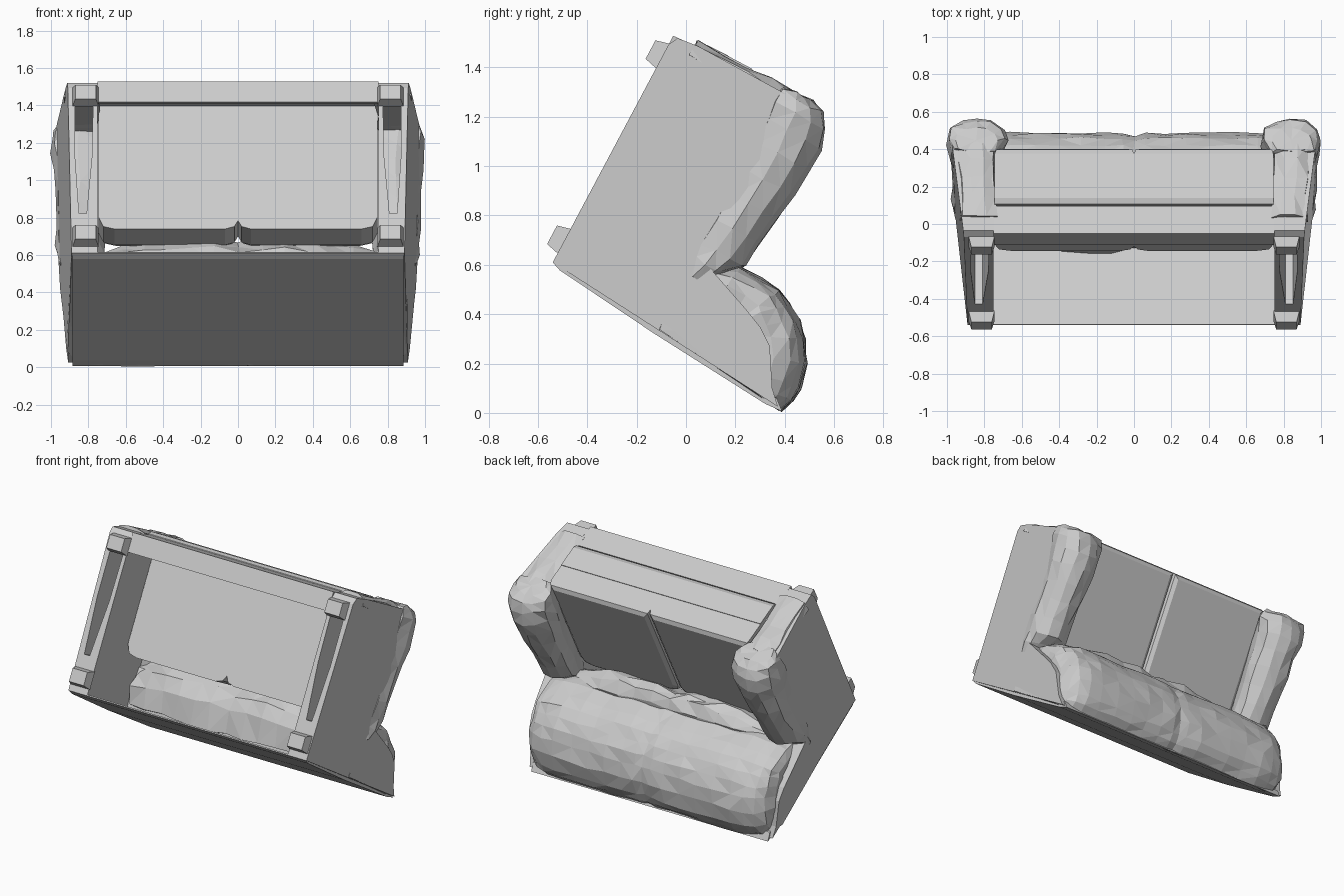
import bpy
import bmesh
import math
import random
from mathutils import Matrix

random.seed(4)
cube = bpy.data.objects.get("Cube")
if cube:
    bpy.data.objects.remove(cube, do_unlink=True)

# Sofa space is (x, forward, up); TIP lays the finished sofa over on its back
TIP = Matrix.Translation((0, -0.54, 0.61)) @ Matrix.Rotation(math.radians(-118), 4, 'X')


def add_object(name, bm):
    bmesh.ops.recalc_face_normals(bm, faces=bm.faces)
    mesh = bpy.data.meshes.new(name)
    bm.to_mesh(mesh)
    bm.free()
    obj = bpy.data.objects.new(name, mesh)
    bpy.context.collection.objects.link(obj)
    obj.matrix_world = TIP
    return obj


def loft(name, rings, jitter=0.0):
    """Skin a list of closed rings of (x, forward, up) points and cap the ends."""
    bm = bmesh.new()
    loops = []
    for ring in rings:
        loops.append([bm.verts.new((x + random.uniform(-jitter, jitter),
                                    -f + random.uniform(-jitter, jitter),
                                    u + random.uniform(-jitter, jitter)))
                      for x, f, u in ring])
    n = len(loops[0])
    for a, b in zip(loops, loops[1:]):
        for i in range(n):
            j = (i + 1) % n
            bm.faces.new((a[i], a[j], b[j], b[i]))
    caps = [bm.faces.new(loops[0]), bm.faces.new(loops[-1])]
    if jitter:
        bmesh.ops.poke(bm, faces=caps)
        bmesh.ops.triangulate(bm, faces=bm.faces)
    return add_object(name, bm)


def extrude(name, profile, x):
    """Sweep a (forward, up) profile from -x to x."""
    return loft(name, [[(e, f, u) for f, u in profile] for e in (-x, x)])


def outer_x(f, u):
    if u < 0.6:
        return 0.89 + 0.02 * f + 0.115 * u
    return 0.96 - 0.2 * (u - 0.57) ** 2


# Thin back panel, leaning and bulging slightly rearward
extrude("back_panel", [(0.0, 0.0), (0.008, 0.0), (-0.02, 0.55), (-0.06, 1.06),
                       (-0.097, 1.105), (-0.102, 1.03), (-0.062, 0.5), (-0.015, 0.04)], 0.885)

# Padded back roll with a faint centre dent and rounded ends
roll = [(-0.095, 1.1), (-0.04, 1.12), (0.019, 1.125), (0.121, 1.1), (0.204, 1.046),
        (0.26, 0.99), (0.30, 0.928), (0.33, 0.86), (0.34, 0.78), (0.34, 0.68),
        (0.30, 0.58), (0.25, 0.5), (0.1, 0.48), (-0.04, 0.5)]
half = [(0.0, 0.975), (0.06, 0.99), (0.16, 1.0), (0.28, 1.0), (0.4, 1.0), (0.53, 1.0),
        (0.66, 1.0), (0.76, 0.985), (0.83, 0.95), (0.88, 0.88), (0.905, 0.76)]
rings = []
for x, k in [(-x, k) for x, k in half[:0:-1]] + half:
    rings.append([(x, -0.05 + (f + 0.05) * k, 0.55 + (u - 0.55) * (k + 1 if u < 0.9 else 2 * k) / 2)
                  for f, u in roll])
loft("back_roll", rings, 0.007)

# Lumpy lower back cushion under the roll
lower = [(0.0, 0.45), (0.16, 0.41), (0.26, 0.43), (0.34, 0.5), (0.39, 0.55),
         (0.4, 0.61), (0.36, 0.67), (0.25, 0.7), (0.0, 0.68)]
rings = []
for i in range(-6, 7):
    x = i * 0.123
    k = 1 - 0.25 * abs(i / 6) ** 4 - (0.07 if i == 0 else 0)
    rings.append([(x, f * k, 0.6 + (u - 0.6) * k) for f, u in lower])
loft("lower_back_cushion", rings, 0.014)

# Front rail: thin two-part face on a bottom flange
extrude("front_rail_lower", [(0.915, 0.0), (1.04, 0.0), (1.05, 0.163), (1.035, 0.163),
                             (1.028, 0.022), (0.915, 0.022)], 0.75)
extrude("front_rail_upper", [(1.035, 0.171), (1.055, 0.171), (1.072, 0.2),
                             (1.072, 0.347), (1.05, 0.347)], 0.745)

arm_side = [(0.0, 0.0), (1.0, 0.0), (1.04, 0.02), (1.05, 0.11), (1.045, 0.58),
            (0.28, 0.57), (0.2, 0.78), (0.164, 0.864), (0.113, 0.936),
            (-0.033, 1.025), (-0.088, 1.08)]
slot = [(0.81, 0.24), (0.85, 0.24), (0.872, 0.6), (0.872, 0.92), (0.775, 0.92), (0.78, 0.6)]
pad = [(0.965, 0.5), (0.985, 0.59), (0.97, 0.67), (0.91, 0.73), (0.84, 0.745),
       (0.77, 0.725), (0.705, 0.67), (0.695, 0.59), (0.735, 0.49), (0.85, 0.47)]
pad_stations = [(0.22, 0.75, 0.3), (0.29, 0.86, 0.55), (0.35, 0.9, 0.78), (0.46, 0.92, 0.82),
                (0.58, 0.94, 0.9), (0.7, 0.96, 0.97), (0.82, 1.0, 1.0), (0.92, 1.08, 1.02),
                (1.0, 1.1, 0.9), (1.05, 1.0, 0.75), (1.07, 0.75, 0.5)]
facing = [(0.745, 1.0), (0.75, 1.05), (0.8, 1.07), (0.87, 1.07), (0.925, 1.05), (0.94, 1.0)]

# Seat cushion outline rounded at its rear corners, then layers of (up, inset)
seat = [(0.0, 1.068), (0.0, 0.35), (0.02, 0.315), (0.07, 0.3), (0.66, 0.3),
        (0.72, 0.315), (0.745, 0.37), (0.745, 1.068)]
seat_layers = [(0.29, 1.0), (0.47, 1.0), (0.5, 0.975), (0.515, 0.91)]

for s, side in ((1, "left"), (-1, "right")):
    # Arm body with the end wall of the back, open underneath
    arm = loft(side + "_arm", [[(s * 0.75, f, u) for f, u in arm_side],
                               [(s * outer_x(f, u), f, u) for f, u in arm_side]])
    cutter = loft("slot_cutter", [[(s * x, f * k, u) for x, f in slot]
                                  for u, k in ((-0.05, 1.0), (0.0, 1.0), (0.5, 1.1))])
    cutter.hide_render = True
    cut = arm.modifiers.new("Slot", 'BOOLEAN')
    cut.operation = 'DIFFERENCE'
    cut.solver = 'EXACT'
    cut.object = cutter
    bpy.context.view_layer.objects.active = arm
    bpy.ops.object.modifier_apply(modifier=cut.name)
    bpy.data.objects.remove(cutter, do_unlink=True)

    # Lumpy pad over the arm, swelling at its front
    loft(side + "_arm_pad",
         [[(s * (0.85 + (x - 0.85) * kx), f, 0.5 + (u - 0.5) * ku) for x, u in pad]
          for f, kx, ku in pad_stations], 0.009)

    # Shallow padding down the arm front
    loft(side + "_arm_facing",
         [[(s * (x + 0.05 * (u - 0.35)), f, u) for x, f in facing]
          for u in (0.1, 0.22, 0.33, 0.44, 0.54)], 0.009)

    loft(side + "_seat_cushion",
         [[(s * (0.3725 + (x - 0.3725) * k), 0.69 + (f - 0.69) * k, u) for x, f in seat]
          for u, k in seat_layers])

    # Tapered feet
    for end, f0 in (("front", 0.89), ("rear", 0.04)):
        rings = []
        for u, t in ((-0.055, 0.015), (0.005, 0.0)):
            a, b, c, d = 0.745 + t, 0.885 - t, f0 + t, f0 + 0.115 - t
            rings.append([(s * a, c, u), (s * b, c, u), (s * b, d, u), (s * a, d, u)])
        loft(f"{side}_{end}_foot", rings)
